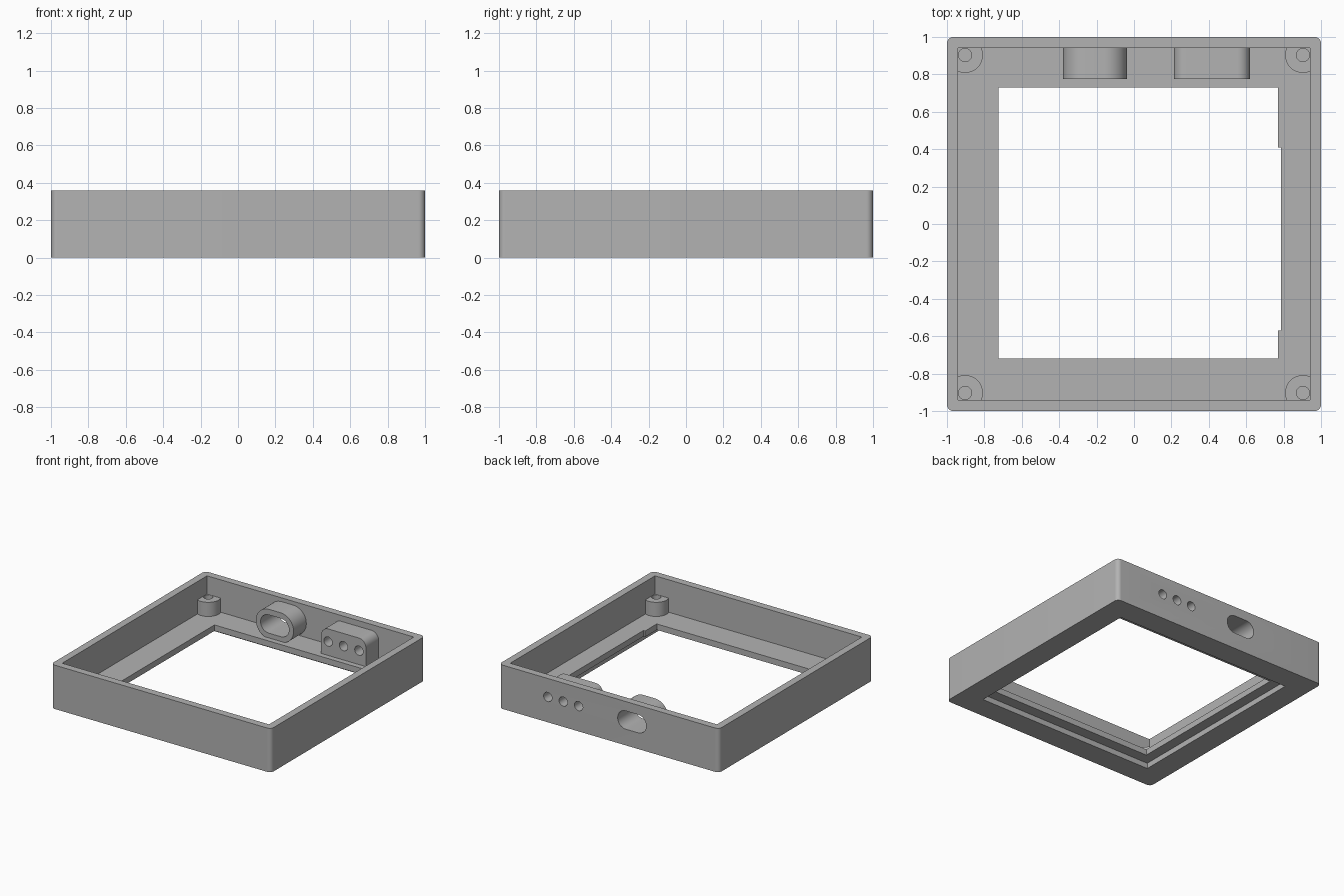
import bpy, bmesh, math
from mathutils import Matrix, Vector

if "Cube" in bpy.data.objects:
    bpy.data.objects.remove(bpy.data.objects["Cube"])

WALL, FLOOR, TOP = 0.94, 0.094, 0.36
PORT_Z = 0.208

grey = bpy.data.materials.new("plain grey")
grey.diffuse_color = (0.45, 0.45, 0.45, 1)
grey.use_nodes = True
grey.node_tree.nodes["Principled BSDF"].inputs["Base Color"].default_value = grey.diffuse_color


def prism(name, pts, lo, hi, along_y=False):
    """Extrude a 2D outline from lo to hi, along z or along y."""
    bm = bmesh.new()
    to3d = (lambda u, v: (u, lo, v)) if along_y else (lambda u, v: (u, v, lo))
    face = bm.faces.new([bm.verts.new(to3d(u, v)) for u, v in pts])
    out = bmesh.ops.extrude_face_region(bm, geom=[face])
    move = Vector((0, hi - lo, 0)) if along_y else Vector((0, 0, hi - lo))
    bmesh.ops.translate(bm, vec=move, verts=[g for g in out["geom"] if isinstance(g, bmesh.types.BMVert)])
    bmesh.ops.recalc_face_normals(bm, faces=bm.faces)
    mesh = bpy.data.meshes.new(name)
    bm.to_mesh(mesh)
    bm.free()
    mesh.materials.append(grey)
    ob = bpy.data.objects.new(name, mesh)
    bpy.context.collection.objects.link(ob)
    return ob


def rounded(x0, x1, y0, y1, radii, n=10):
    """Rectangle outline; radii run counter-clockwise from lower left."""
    corners = ((x0, y0, 1, 1), (x1, y0, -1, 1), (x1, y1, -1, -1), (x0, y1, 1, -1))
    pts = []
    for i, ((x, y, sx, sy), r) in enumerate(zip(corners, radii)):
        if r == 0:
            pts.append((x, y))
            continue
        for k in range(n + 1):
            a = math.pi * (1 + i / 2 + k / n / 2)
            pts.append((x + sx * r + r * math.cos(a), y + sy * r + r * math.sin(a)))
    return pts


def rect(x0, x1, y0, y1):
    return rounded(x0, x1, y0, y1, (0,) * 4)


def circle(x, y, r, n=40):
    return [(x + r * math.cos(math.tau * k / n), y + r * math.sin(math.tau * k / n)) for k in range(n)]


def combine(target, tool, operation):
    """Apply a boolean with the tool, then discard the tool."""
    mod = target.modifiers.new("bool", 'BOOLEAN')
    mod.operation, mod.solver, mod.object = operation, 'EXACT', tool
    bpy.context.view_layer.objects.active = target
    bpy.ops.object.modifier_apply(modifier=mod.name)
    bpy.data.objects.remove(tool)


def cut(target, *args):
    combine(target, prism("cutter", *args), 'DIFFERENCE')


# Outer shell, hollowed from above
case = prism("screen_case", rounded(-1, 1, -1, 1, (0.035,) * 4), 0, TOP)
cut(case, rect(-WALL, WALL, -WALL, WALL), FLOOR, 0.5)

# Screen window with a relief on its right edge, and the panel recess beneath
cut(case, rect(-0.725, 0.77, -0.72, 0.73), -0.1, 0.2)
cut(case, rect(0.7, 0.785, -0.57, 0.41), -0.1, 0.2)
cut(case, rect(-0.81, 0.805, -0.81, 0.805), -0.1, 0.045)

# Corner screw posts with blind holes
for sx in (-1, 1):
    for sy in (-1, 1):
        post = prism("post", circle(sx * 0.903, sy * 0.903, 0.095), FLOOR - 0.02, 0.21)
        combine(post, prism("clip", rect(-0.96, 0.96, -0.96, 0.96), 0, TOP), 'INTERSECT')
        combine(case, post, 'UNION')
        cut(case, circle(sx * 0.903, sy * 0.903, 0.035), FLOOR, 0.3)

# Oval socket boss and its slot through the back wall
boss = prism("boss", rounded(-0.38, -0.037, PORT_Z - 0.121, PORT_Z + 0.121, (0.12,) * 4), 0.775, 0.97, True)
combine(case, boss, 'UNION')
cut(case, rounded(-0.338, -0.079, PORT_Z - 0.075, PORT_Z + 0.075, (0.0745,) * 4), 0.7, 1.1, True)

# Button block with three round holes through the back wall
block = prism("block", rounded(0.213, 0.62, FLOOR - 0.02, 0.312, (0, 0, 0.065, 0.065)), 0.775, 0.97, True)
combine(case, block, 'UNION')
for i in (-1, 0, 1):
    cut(case, circle(0.416 + i * 0.14, PORT_Z, 0.038, 32), 0.7, 1.1, True)

# Smooth the rounded surfaces, keep the edges crisp
bpy.ops.object.select_all(action='DESELECT')
case.select_set(True)
bpy.context.view_layer.objects.active = case
bpy.ops.object.shade_smooth_by_angle(angle=math.radians(30))
